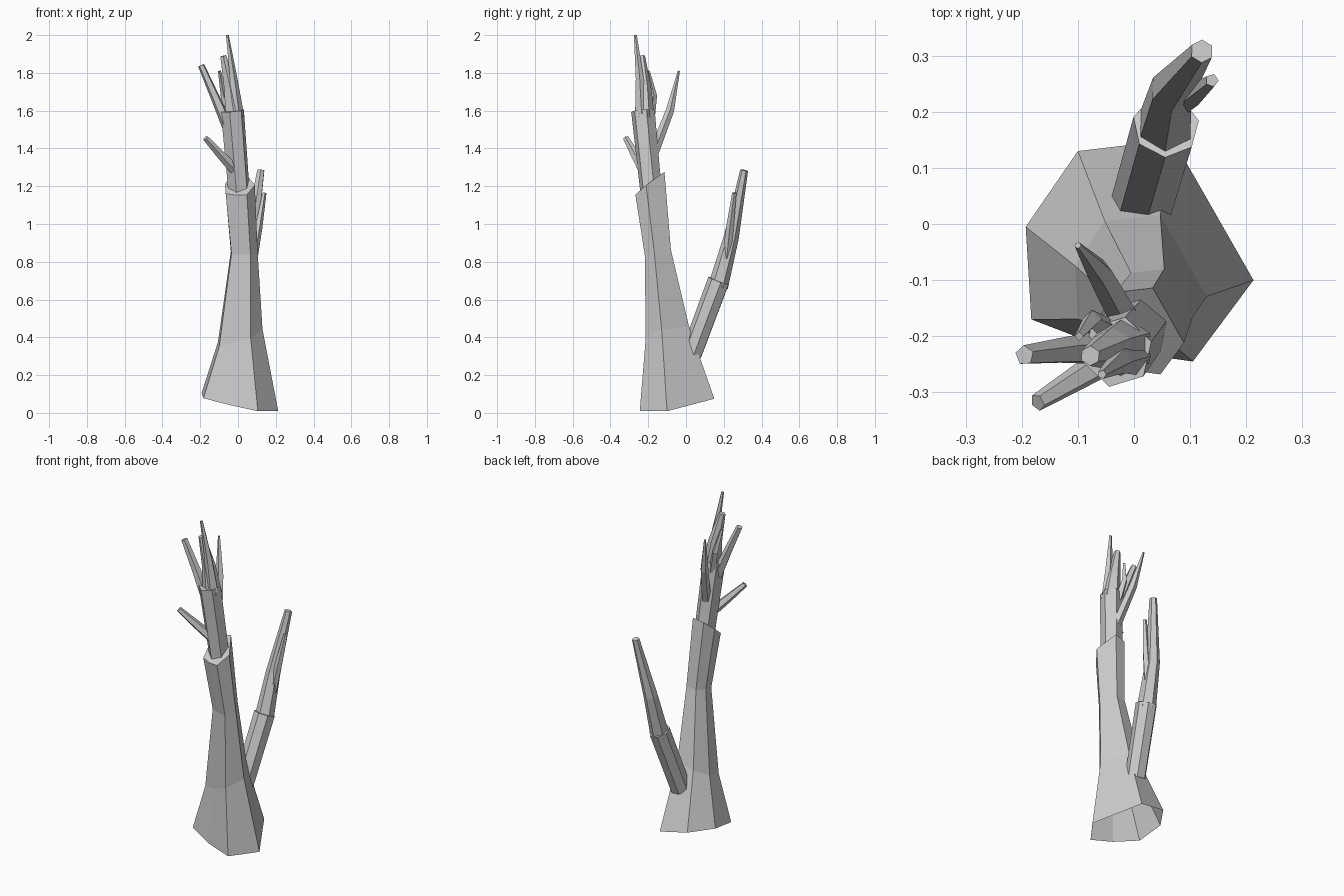
import bpy, math
from mathutils import Vector

if "Cube" in bpy.data.objects:
    bpy.data.objects.remove(bpy.data.objects["Cube"])


def skin(name, rings, bottom=False, top=True):
    n = len(rings[0])
    verts = [tuple(p) for r in rings for p in r]
    faces = []
    for k in range(len(rings) - 1):
        for i in range(n):
            j = (i + 1) % n
            faces.append((k * n + i, k * n + j, (k + 1) * n + j, (k + 1) * n + i))
    if bottom:
        faces.append(tuple(reversed(range(n))))
    if top:
        faces.append(tuple(range(len(verts) - n, len(verts))))
    mesh = bpy.data.meshes.new(name)
    mesh.from_pydata(verts, [], faces)
    mesh.update()
    ob = bpy.data.objects.new(name, mesh)
    bpy.context.collection.objects.link(ob)
    return ob


def limb(name, path, sides=6, turn=0.0):
    """Faceted tube along (x, y, z, radius) points, rings square to the path."""
    pts = [Vector(p[:3]) for p in path]
    rings = []
    for k, p in enumerate(pts):
        t = (pts[min(k + 1, len(pts) - 1)] - pts[max(k - 1, 0)]).normalized()
        u = (Vector((1, 0, 0)) - t * t.x).normalized()
        v = t.cross(u)
        r = path[k][3]
        rings.append([p + r * (math.cos(a) * u + math.sin(a) * v)
                      for a in (turn + 2 * math.pi * i / sides for i in range(sides))])
    return skin(name, rings)


# flared trunk: one uneven seven-sided outline, scaled and tilted at each level
outline = [(.203, -.05), (.095, -.195), (-.05, -.175), (-.193, -.12),
           (-.203, .045), (-.11, .18), (.06, .20)]
# centre x, y, z, scale, tilt along x, tilt along y
levels = [(.01, -.05, .057, 1.0, -.2, .15),
          (.012, -.10, .41, .58, .35, .3),
          (.033, -.15, .85, .35, 0, .2),
          (.01, -.192, 1.21, .39, .15, .8)]
skin("trunk", [[(cx + s * x, cy + s * y, cz + s * (x * tx + y * ty)) for x, y in outline]
               for cx, cy, cz, s, tx, ty in levels])
bpy.data.objects["trunk"].data.polygons[0].index  # trunk foot stays open

# upper trunk and broken crown
limb("upper_trunk", [(.012, -.175, 1.08, .058), (-.005, -.198, 1.3, .06),
                     (-.03, -.228, 1.6, .064)], 6, .3)
limb("crown", [(-.018, -.22, 1.56, .054), (-.04, -.222, 1.72, .038),
               (-.078, -.235, 1.89, .018)], 6, .5)
limb("crown_tip", [(-.005, -.235, 1.58, .036), (-.025, -.245, 1.77, .022),
                   (-.057, -.268, 2.0, .008)], 5)

# twigs
limb("low_twig", [(-.01, -.22, 1.28, .03), (-.09, -.268, 1.365, .024),
                  (-.172, -.318, 1.455, .016)], 5)
limb("left_twig", [(-.055, -.222, 1.52, .032), (-.12, -.226, 1.67, .025),
                   (-.195, -.234, 1.84, .018)], 5, .4)
limb("back_twig", [(-.015, -.17, 1.38, .028), (-.062, -.085, 1.6, .023),
                   (-.1, -.038, 1.81, .006)], 5)
limb("inner_twig", [(-.045, -.19, 1.55, .024), (-.075, -.17, 1.68, .017),
                    (-.098, -.20, 1.81, .008)], 4)

# side branch rising behind the trunk
limb("side_branch", [(.015, .03, .31, .058), (.057, .175, .70, .06)], 7, .2)
limb("side_branch_end", [(.055, .17, .67, .053), (.068, .24, .93, .04),
                         (.121, .308, 1.285, .021)], 6, .5)
limb("side_twig", [(.08, .215, .82, .024), (.108, .232, .98, .021),
                   (.139, .256, 1.165, .012)], 5)
